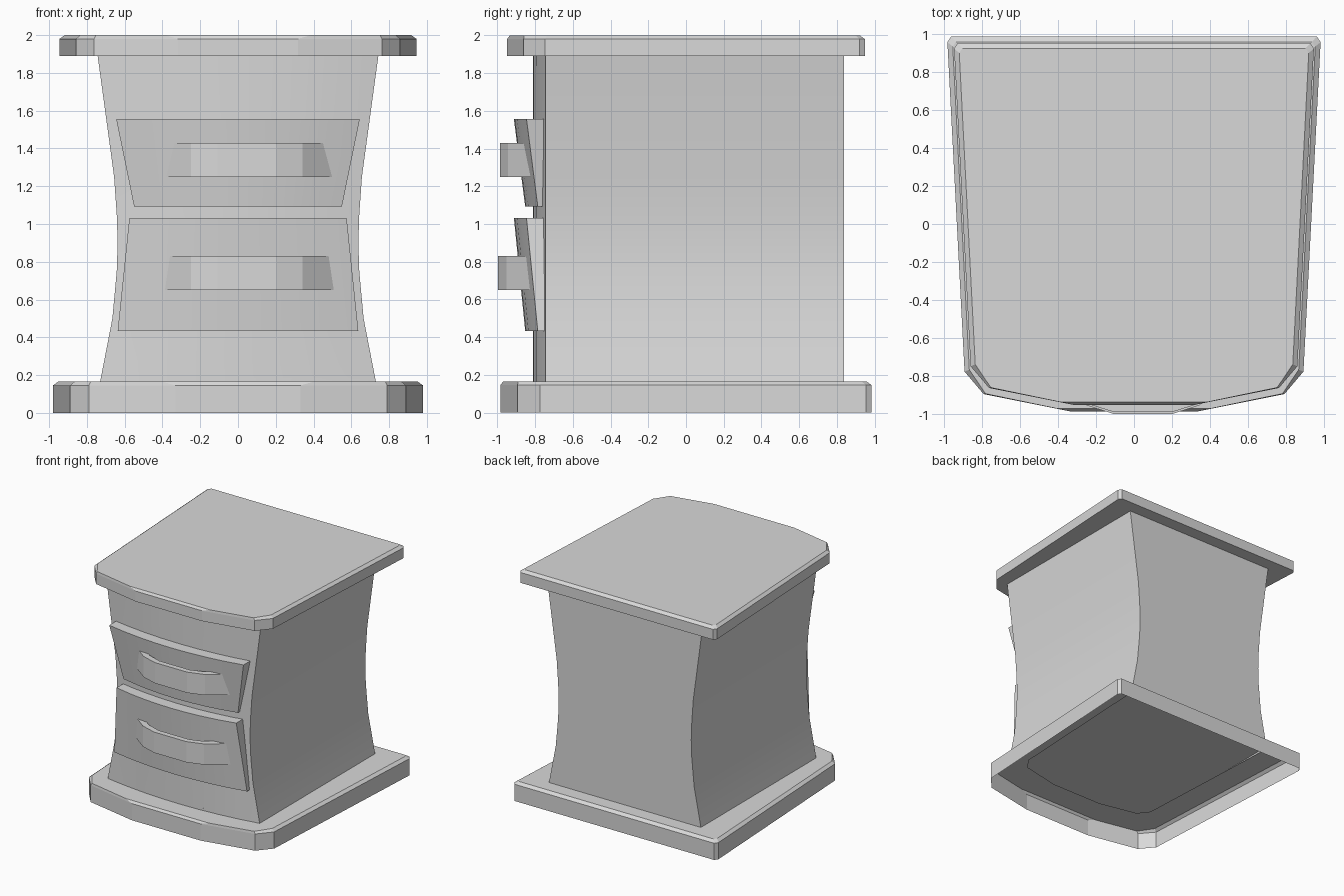
import bpy
import bmesh
import math

cube = bpy.data.objects.get("Cube")
if cube:
    bpy.data.objects.remove(cube, do_unlink=True)

GREY = (0.69, 0.69, 0.69, 1.0)
mat = bpy.data.materials.new("plain grey")
mat.use_nodes = True
mat.diffuse_color = GREY
mat.node_tree.nodes["Principled BSDF"].inputs["Base Color"].default_value = GREY


def loft(name, rings, smooth=True, caps=True):
    """Skin a stack of closed rings, with or without end caps."""
    bm = bmesh.new()
    loops = [[bm.verts.new(p) for p in ring] for ring in rings]
    n = len(loops[0])
    for low, high in zip(loops, loops[1:]):
        for i in range(n):
            j = (i + 1) % n
            bm.faces.new((low[i], low[j], high[j], high[i]))
    if caps:
        bm.faces.new(loops[0][::-1])
        bm.faces.new(loops[-1])
    bmesh.ops.recalc_face_normals(bm, faces=bm.faces)
    mesh = bpy.data.meshes.new(name)
    bm.to_mesh(mesh)
    bm.free()
    mesh.materials.append(mat)
    obj = bpy.data.objects.new(name, mesh)
    bpy.context.collection.objects.link(obj)
    if smooth:
        bpy.ops.object.select_all(action="DESELECT")
        bpy.context.view_layer.objects.active = obj
        obj.select_set(True)
        bpy.ops.object.shade_smooth_by_angle(angle=math.radians(25))
    return obj


def mirrored(half):
    return half + [(-x, y) for x, y in reversed(half)]


# Outline shared by the base and the top board: tapered, with a bowed front
outline = mirrored([(0.33, -0.985), (0.79, -0.893), (0.89, -0.775),
                    (0.98, 0.955), (0.96, 0.985)])
# Bevelled upper edge: the slanted front parts stay nearly square
bevel = mirrored([(0.4, -0.97), (0.78, -0.891), (0.865, -0.765),
                  (0.952, 0.932), (0.935, 0.957)])


def board_ring(shape, z, sx=1.0, sy=1.0, shift=0.0):
    return [(x * sx, y * sy + shift, z) for x, y in shape]


# Base: hollow underneath, its upper face open under the body
loft("base", [board_ring(outline, 0), board_ring(outline, 0.145),
              board_ring(bevel, 0.165),
              board_ring(outline, 0.165, 0.74, 0.79, 0.04)],
     smooth=False, caps=False)

# Top board
TOP = 0.964
loft("top_board", [board_ring(outline, 1.89, TOP, TOP),
                   board_ring(outline, 1.98, TOP, TOP),
                   board_ring(bevel, 2.0, TOP, TOP)], smooth=False)


def bowed_ring(width, front, back, z, steps=8):
    """Ring with a curved front edge and a straight back edge."""
    ts = [2 * i / steps - 1 for i in range(steps + 1)]
    ring = [(width * t, front + 0.067 * t * t, z) for t in ts]
    return ring + [(width, back, z), (-width, back, z)]


# Waisted body, its floor recessed a little
waist = [(0.185, 0.725), (0.165, 0.73), (0.5, 0.665), (0.75, 0.642),
         (0.9, 0.637), (1.05, 0.642), (1.25, 0.656), (1.89, 0.743)]
loft("body", [bowed_ring(w, -0.812, 0.838, z) for z, w in waist])

# Drawers lean outward; each bow handle is an open strip set off centre
outer = [(0.155, -0.987), (0.295, -0.943), (0.47, -0.81)]
inner = [(0.145, -0.94), (0.265, -0.9), (0.4, -0.8)]
handle = ([(-x, y) for x, y in reversed(outer)] + outer
          + inner[::-1] + [(-x, y) for x, y in inner])
drawers = [("upper", 1.093, 1.557, 0.55, 0.645, 1.25, 1.43, 0.0),
           ("lower", 0.433, 1.033, 0.637, 0.575, 0.65, 0.83, -0.01)]
for label, z0, z1, w0, w1, h0, h1, dy in drawers:
    loft(label + "_drawer_front", [bowed_ring(w0, -0.853, -0.74, z0),
                                   bowed_ring(w1, -0.913, -0.74, z1)])
    loft(label + "_drawer_handle",
         [[(x + 0.047, y + dy, z) for x, y in handle] for z in (h0, h1)],
         smooth=False)
